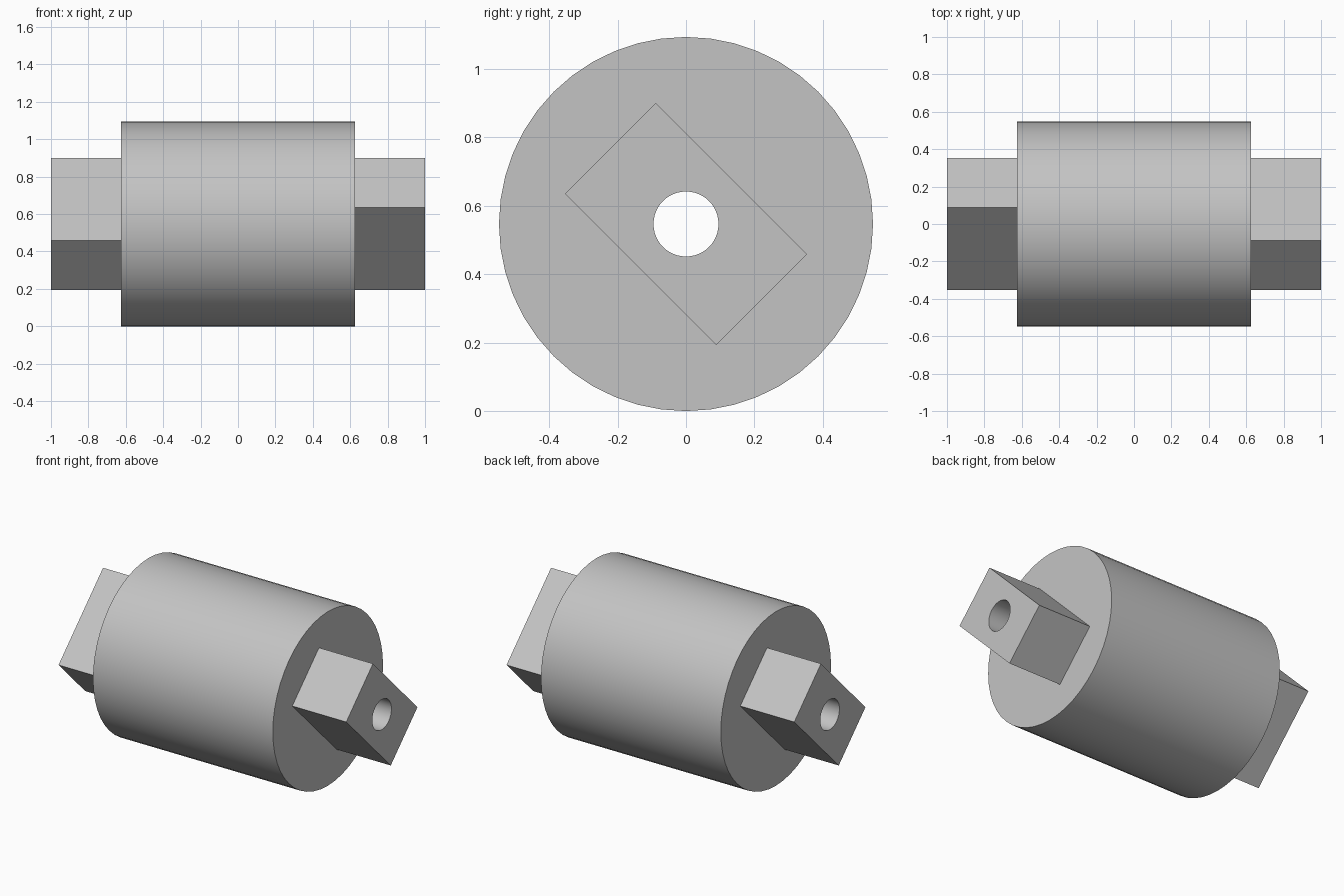
import bpy
from math import pi

cube = bpy.data.objects.get("Cube")
if cube:
    bpy.data.objects.remove(cube, do_unlink=True)

AXIS_Z = 0.547   # height of the shared axis, equal to the drum radius

grey = bpy.data.materials.new("light_grey")
grey.use_nodes = True
colour = (0.55, 0.55, 0.55, 1)
grey.diffuse_color = colour
grey.node_tree.nodes["Principled BSDF"].inputs["Base Color"].default_value = colour


def rod(name, radius, length):
    """Cylinder lying along x on the shared axis."""
    bpy.ops.mesh.primitive_cylinder_add(vertices=48, radius=radius, depth=length,
                                        location=(0, 0, AXIS_Z), rotation=(0, pi / 2, 0))
    ob = bpy.context.object
    ob.name = name
    ob.data.materials.append(grey)
    return ob


def tenon(side):
    """Rectangular drive block, rooted inside the drum, turned 45 degrees."""
    bpy.ops.mesh.primitive_cube_add(size=1, location=(side * 0.75, 0, AXIS_Z),
                                    rotation=(-side * pi / 4, 0, 0))
    ob = bpy.context.object
    ob.name = "tenon"
    ob.scale = (0.5, 0.625, 0.375)
    ob.data.materials.append(grey)
    return ob


def combine(target, other, operation):
    """Apply a boolean and discard the helper."""
    mod = target.modifiers.new(operation.lower(), "BOOLEAN")
    mod.operation = operation
    mod.solver = "EXACT"
    mod.object = other
    bpy.ops.object.select_all(action="DESELECT")
    target.select_set(True)
    bpy.context.view_layer.objects.active = target
    bpy.ops.object.modifier_apply(modifier=mod.name)
    bpy.data.objects.remove(other, do_unlink=True)


# Drum with a tenon on each end, the two at right angles to each other
drum = rod("coupling_drum", AXIS_Z, 1.25)
for side in (1, -1):
    combine(drum, tenon(side), "UNION")

# Bore running through the whole length
combine(drum, rod("bore_cutter", 0.095, 2.4), "DIFFERENCE")

bpy.ops.object.shade_smooth_by_angle(angle=pi / 6)
